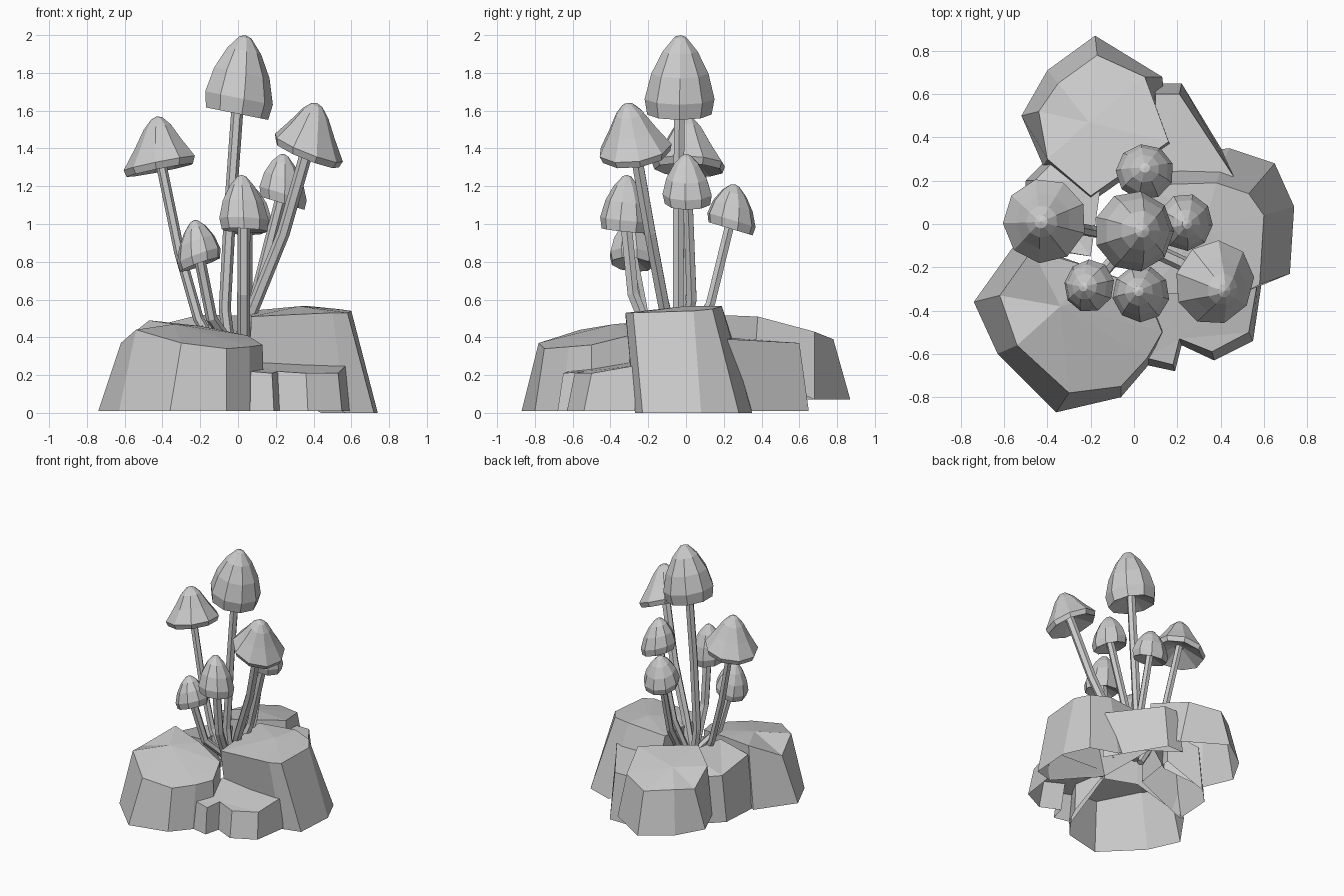
import bpy
import bmesh
import math
from mathutils import Vector

cube = bpy.data.objects.get("Cube")
if cube:
    bpy.data.objects.remove(cube, do_unlink=True)

grey = bpy.data.materials.new("light_grey")
colour = (0.6, 0.6, 0.6, 1)
grey.use_nodes = True
grey.diffuse_color = colour
grey.node_tree.nodes["Principled BSDF"].inputs["Base Color"].default_value = colour


def finish(name, bm):
    """Turn a bmesh into a flat shaded object."""
    bmesh.ops.recalc_face_normals(bm, faces=bm.faces)
    mesh = bpy.data.meshes.new(name)
    bm.to_mesh(mesh)
    bm.free()
    mesh.materials.append(grey)
    obj = bpy.data.objects.new(name, mesh)
    bpy.context.collection.objects.link(obj)


def bridge(bm, lower, upper):
    """Join two equal loops of vertices with quads."""
    n = len(lower)
    for i in range(n):
        j = (i + 1) % n
        bm.faces.new((lower[i], lower[j], upper[j], upper[i]))


def fan(bm, loop, tip):
    """Close a loop with triangles to one point."""
    for i, v in enumerate(loop):
        bm.faces.new((v, loop[(i + 1) % len(loop)], tip))


def ring(bm, centre, axis, radius, sides, turn=0.0):
    rot = Vector((0, 0, 1)).rotation_difference(axis)
    angles = [math.tau * i / sides + turn for i in range(sides)]
    return [bm.verts.new(centre + rot @ Vector((radius * math.cos(a), radius * math.sin(a), 0)))
            for a in angles]


def rock(name, rows, peak=None, floor=0.01):
    """Open-bottomed rock; each row is base x, y and top x, y, z of one corner.
    Corners near the middle of the clump stop short of the ground."""
    bm = bmesh.new()
    base = [bm.verts.new((x, y, 0.22 if math.hypot(x, y) < 0.45 else floor))
            for x, y, *_ in rows]
    top = [bm.verts.new(r[2:]) for r in rows]
    bridge(bm, base, top)
    if peak:
        fan(bm, top, bm.verts.new(peak))
    else:
        lid = bm.faces.new(top)
        bmesh.ops.triangulate(bm, faces=[lid])
    finish(name, bm)


def stem(name, points, radius):
    """Thin six-sided stalk following a few points."""
    bm = bmesh.new()
    pts = [Vector(p) for p in points]
    loops = []
    for i, p in enumerate(pts):
        axis = pts[min(i + 1, len(pts) - 1)] - pts[max(i - 1, 0)]
        loops.append(ring(bm, p, axis, radius, 6))
    for a, b in zip(loops, loops[1:]):
        bridge(bm, a, b)
    bm.faces.new(loops[0])
    bm.faces.new(loops[-1])
    finish(name, bm)


# Cap outlines: radius and height fractions from the underside to near the tip
BELL = [(0.2, 0.14), (0.92, 0), (1, 0.2), (0.82, 0.52), (0.5, 0.8), (0.18, 0.97)]
CONE = [(0.2, 0.25), (0.93, 0), (1, 0.13), (0.66, 0.48), (0.38, 0.8), (0.16, 0.96)]


def cap(name, centre, apex, radius, profile, lean, turn):
    """Faceted cap whose rings are tilted by lean (x, y)."""
    bm = bmesh.new()
    up = Vector((*lean, 1))
    loops = [ring(bm, centre.lerp(apex, h), up, radius * r, 9, turn) for r, h in profile]
    for a, b in zip(loops, loops[1:]):
        bridge(bm, a, b)
    fan(bm, loops[-1], bm.verts.new(apex))
    bm.faces.new(loops[0])
    finish(name, bm)


# Rocks
rock("front_left_rock", [
    (-.74, -.36, -.62, -.33, .37), (-.63, -.6, -.54, -.56, .44),
    (-.36, -.87, -.3, -.78, .37), (-.06, -.8, -.06, -.75, .34),
    (.06, -.66, .06, -.62, .35), (.14, -.5, .13, -.5, .36),
    (.06, -.3, .05, -.3, .41), (-.2, -.2, -.2, -.2, .46),
    (-.54, -.08, -.47, -.12, .49)], (-.34, -.38, .47))
rock("back_rock", [
    (-.18, .87, -.17, .78, .39), (-.4, .71, -.35, .65, .4),
    (-.52, .5, -.44, .52, .38), (-.42, .27, -.4, .3, .47),
    (-.2, .1, -.2, .13, .52), (.17, .36, .16, .38, .51),
    (.13, .68, .05, .68, .43)], (-.21, .47, .475), .07)
rock("right_rock", [
    (.05, .3, .06, .18, .54), (.44, .35, .38, .19, .565),
    (.65, .28, .53, .14, .55), (.74, .08, .6, .04, .54),
    (.72, -.23, .58, -.28, .53), (.57, -.27, .5, -.32, .53),
    (.06, -.26, .07, -.32, .51)], (.33, 0, .565), 0)
rock("front_low_rock", [
    (.05, -.65, .06, -.62, .22), (.19, -.68, .18, -.65, .21),
    (.22, -.56, .21, -.53, .22), (.37, -.63, .36, -.59, .21),
    (.55, -.54, .53, -.5, .21), (.59, -.27, .57, -.27, .25),
    (.05, -.27, .05, -.27, .27)])
rock("back_low_rock", [
    (.08, .65, .1, .6, .37), (.22, .65, .21, .6, .37),
    (.48, .22, .46, .22, .39), (.1, .2, .1, .2, .4)])
rock("left_low_rock", [
    (-.5, .2, -.46, .2, .37), (-.38, .32, -.36, .3, .37),
    (-.15, .2, -.15, .2, .47), (-.2, -.15, -.2, -.15, .46),
    (-.52, -.1, -.48, -.1, .43)])

# Mushrooms: name, cap centre, tip, radius, outline, rim lean, lower stem points, stem radius
mushrooms = [
    ("tall", (-.01, -.035, 1.585), (.04, -.03, 2), .188, BELL, (.2, 0),
     [(-.04, -.04, .3), (-.07, -.04, .55), (-.04, -.04, 1.1)], .032),
    ("left", (-.41, .015, 1.285), (-.43, .01, 1.57), .197, CONE, (-.2, .05),
     [(-.1, -.05, .3), (-.21, -.03, .5), (-.31, -.01, .85)], .028),
    ("right", (.365, -.265, 1.365), (.42, -.31, 1.64), .197, CONE, (.4, -.15),
     [(0, -.06, .36), (.09, -.12, .58), (.24, -.19, .95)], .034),
    ("front", (.035, -.325, .965), (.02, -.31, 1.26), .133, BELL, (.05, .1),
     [(.03, -.16, .33), (.03, -.28, .63)], .034),
    ("small", (-.2, -.285, .785), (-.235, -.29, 1.02), .123, BELL, (-.35, .1),
     [(-.04, -.1, .36), (-.14, -.22, .5)], .03),
    ("inner", (.235, .01, 1.11), (.245, 0, 1.37), .133, BELL, (.3, 0),
     [(.01, -.02, .36), (.09, .03, .6)], .03),
    ("back", (.05, .235, .975), (.05, .26, 1.21), .135, BELL, (0, .3),
     [(.03, .02, .36), (.05, .13, .58)], .028),
]
for i, (name, centre, tip, radius, profile, lean, path, thick) in enumerate(mushrooms):
    centre, tip = Vector(centre), Vector(tip)
    cap(name + "_mushroom_cap", centre, tip, radius, profile, lean, i * 0.4)
    stem(name + "_mushroom_stem", path + [centre.lerp(tip, 0.25)], thick)
